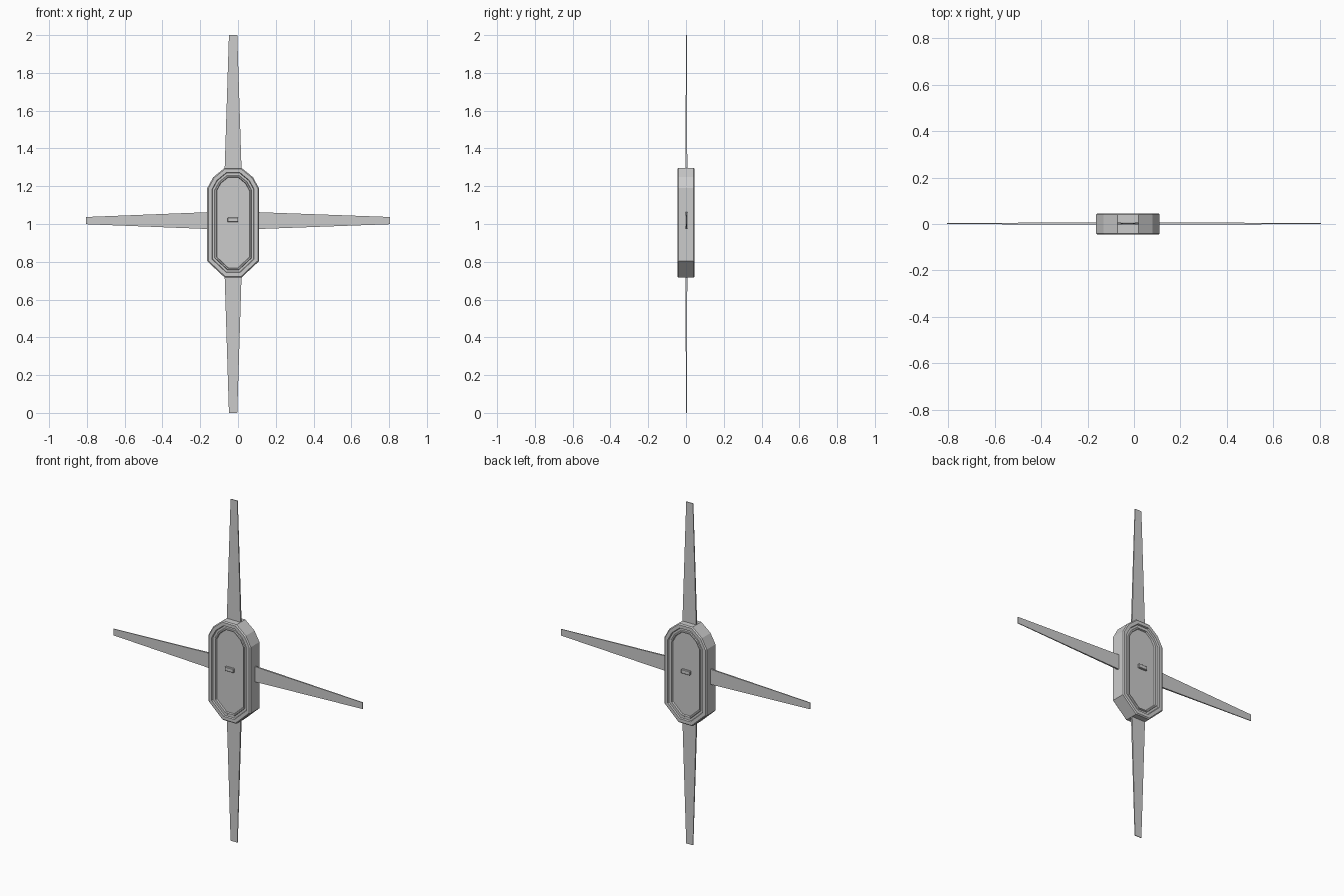
import bpy, bmesh
from mathutils import Vector

if "Cube" in bpy.data.objects:
    bpy.data.objects.remove(bpy.data.objects["Cube"])

CX, CZ = -0.026, 1.007   # centre of the body


def finish(bm, name):
    bmesh.ops.recalc_face_normals(bm, faces=bm.faces[:])
    mesh = bpy.data.meshes.new(name)
    bm.to_mesh(mesh)
    bm.free()
    obj = bpy.data.objects.new(name, mesh)
    bpy.context.collection.objects.link(obj)
    return obj


# Body: chamfered prism with a stepped recess on the front and back
half = [(0.045, 0.717), (0.137, 0.803), (0.137, 1.19), (0.105, 1.248), (0.045, 1.297)]
outline = [(CX + x, z) for x, z in half] + [(CX - x, z) for x, z in reversed(half)]
bm = bmesh.new()
rings = [[bm.verts.new((x, y, z)) for x, z in outline] for y in (-0.04, 0.04)]
caps = [bm.faces.new(r) for r in rings]
n = len(outline)
for i in range(n):
    j = (i + 1) % n
    bm.faces.new((rings[0][i], rings[0][j], rings[1][j], rings[1][i]))
bmesh.ops.recalc_face_normals(bm, faces=bm.faces[:])
steps = [(0.006, 0.006), (0.019, 0.0), (0.003, -0.009), (0.011, 0.0),
         (0.003, 0.005), (0.006, 0.0), (0.003, -0.009)]
for cap in caps:
    for inset, depth in steps:
        bmesh.ops.inset_region(bm, faces=[cap], thickness=inset, depth=0,
                               use_even_offset=True)
        shift = cap.normal * depth
        for v in cap.verts:
            v.co += shift
finish(bm, "body")

# Small catch in the middle of each recessed panel
for side, label in ((-1, "front_catch"), (1, "back_catch")):
    bm = bmesh.new()
    bmesh.ops.create_cube(bm, size=1)
    for v in bm.verts:
        v.co = Vector((CX - 0.001 + v.co.x * 0.056,
                       side * 0.038 + v.co.y * 0.014,
                       1.022 + v.co.z * 0.023))
    bmesh.ops.bevel(bm, geom=bm.edges[:], offset=0.002, segments=1, affect='EDGES')
    finish(bm, label)


# Thin tapering straps: each end is (centre, half width, half thickness)
def strap(name, root, tip, across):
    bm = bmesh.new()
    loops = []
    for centre, w, t in (root, tip):
        c, a, y = Vector(centre), Vector(across) * w, Vector((0, t, 0))
        loops.append([bm.verts.new(c + p) for p in (a + y, a - y, -a - y, -a + y)])
    for loop in loops:
        bm.faces.new(loop)
    for i in range(4):
        j = (i + 1) % 4
        bm.faces.new((loops[0][i], loops[0][j], loops[1][j], loops[1][i]))
    finish(bm, name)


Y = 0.002
for name, z0, z1 in (("upper_strap", 1.28, 2.0), ("lower_strap", 0.735, 0.0)):
    strap(name, ((CX, Y, z0), 0.045, 0.005), ((CX, Y, z1), 0.022, 0.002), (1, 0, 0))
for name, x0, x1 in (("left_strap", CX - 0.12, -0.806), ("right_strap", CX + 0.12, 0.806)):
    strap(name, ((x0, Y, 1.018), 0.045, 0.005), ((x1, Y, 1.018), 0.019, 0.002), (0, 0, 1))
